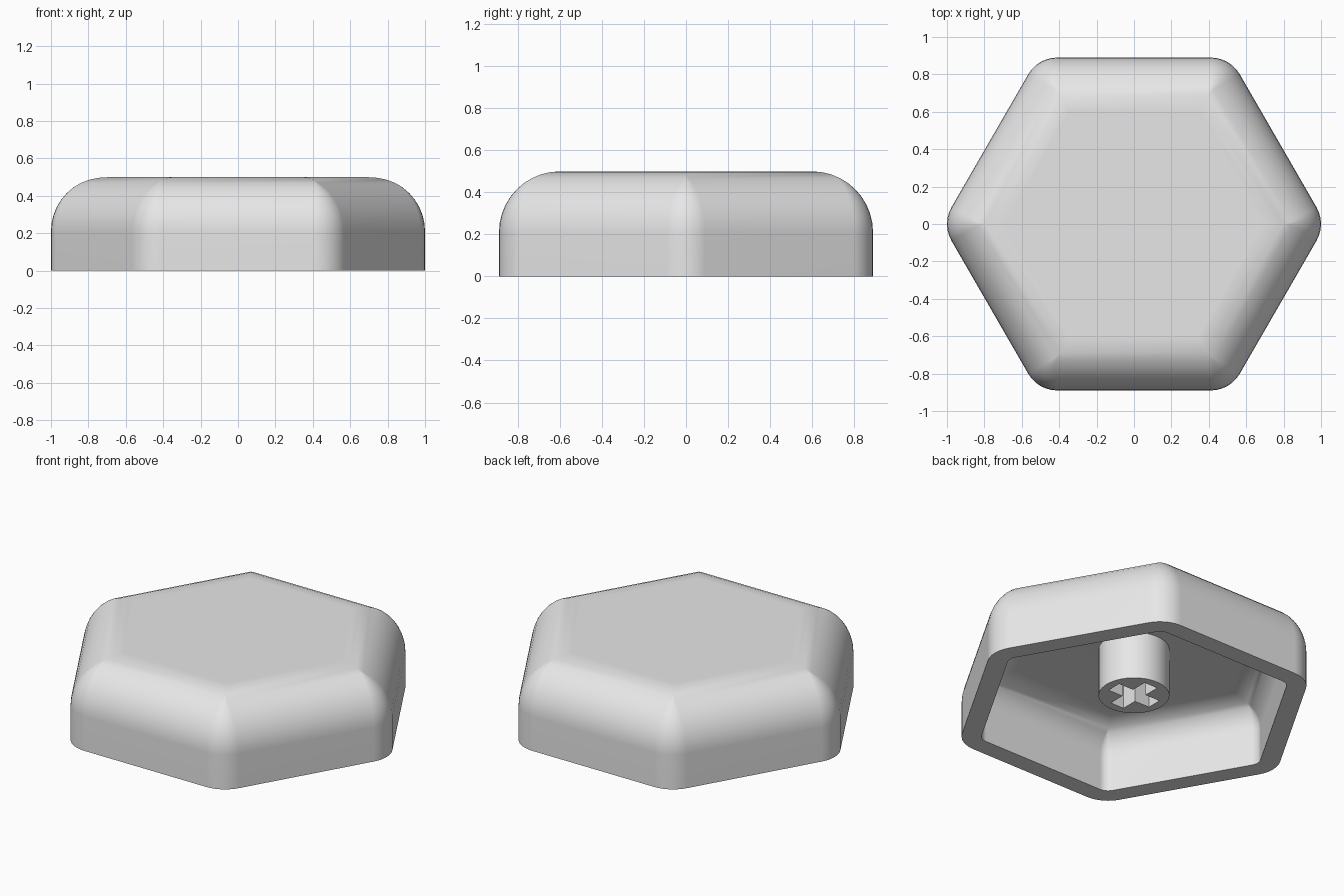
import bpy, bmesh
from math import sin, cos, pi, radians

cube = bpy.data.objects.get("Cube")
if cube:
    bpy.data.objects.remove(cube, do_unlink=True)

APOTHEM, HEIGHT = 0.89, 0.5      # outer hexagon
CORNER, FILLET = 0.179, 0.29     # plan corner radius, top edge radius
WALL = 0.11                      # shell thickness
CORNER_STEPS, FILLET_STEPS = 6, 10

grey = bpy.data.materials.new("light_grey")
grey.use_nodes = True
grey.diffuse_color = (0.8, 0.8, 0.8, 1)
grey.node_tree.nodes["Principled BSDF"].inputs["Base Color"].default_value = (0.8, 0.8, 0.8, 1)


def hexagon(bm, inset, z):
    """Rounded hexagon ring, counter-clockwise, with corners that sharpen as it shrinks."""
    radius = max(CORNER - inset, 0)
    reach = (APOTHEM - inset - radius) / cos(pi / 6)
    ring = []
    for k in range(6):
        a = k * pi / 3
        for s in range(CORNER_STEPS + 1):
            b = a + (s / CORNER_STEPS - 0.5) * pi / 3
            ring.append(bm.verts.new((reach * cos(a) + radius * cos(b),
                                      reach * sin(a) + radius * sin(b), z)))
    return ring


def bridge(bm, low, high):
    """Quads between two rings of equal length."""
    for i in range(len(low)):
        j = (i + 1) % len(low)
        bm.faces.new((low[i], low[j], high[j], high[i]))


def profile(wall):
    """(inset, height) steps of a wall with a filleted top, from the base upward."""
    f = FILLET - wall
    steps = [(wall, 0)]
    for s in range(FILLET_STEPS + 1):
        t = s / FILLET_STEPS * pi / 2
        steps.append((wall + f * (1 - cos(t)), HEIGHT - FILLET + f * sin(t)))
    return steps


def finish(bm, name):
    mesh = bpy.data.meshes.new(name)
    bm.to_mesh(mesh)
    bm.free()
    mesh.materials.append(grey)
    obj = bpy.data.objects.new(name, mesh)
    bpy.context.collection.objects.link(obj)
    bpy.ops.object.select_all(action='DESELECT')
    obj.select_set(True)
    bpy.context.view_layer.objects.active = obj
    bpy.ops.object.shade_smooth_by_angle(angle=radians(30))
    weighted = obj.modifiers.new("flat_face_normals", 'WEIGHTED_NORMAL')
    weighted.keep_sharp = True
    return obj


# Cap shell: cavity ceiling, down the inside, across the rim, up the outside
bm = bmesh.new()
rings = [hexagon(bm, d, z) for d, z in profile(WALL)[::-1] + profile(0)]
for low, high in zip(rings, rings[1:]):
    bridge(bm, low, high)
bm.faces.new(rings[0][::-1])
bm.faces.new(rings[-1])
bmesh.ops.remove_doubles(bm, verts=bm.verts, dist=0.0001)
finish(bm, "cap_shell")

# Stem: round post with a cross-shaped socket, rising into the ceiling
STEM_RADIUS, STEM_BASE, STEM_TOP = 0.195, 0.1, 0.392
ARM, HALF = 0.145, 0.045
SIDES = 48
circle = [(STEM_RADIUS * cos(2 * pi * i / SIDES), STEM_RADIUS * sin(2 * pi * i / SIDES))
          for i in range(SIDES)]
cross = []
for k in range(4):
    c, s = round(cos(k * pi / 2)), round(sin(k * pi / 2))
    cross += [(x * c - y * s, x * s + y * c)
              for x, y in ((ARM, -HALF), (ARM, HALF), (HALF, HALF))]

bm = bmesh.new()
rim_edges = []
for outline in (circle, cross[::-1]):
    low = [bm.verts.new((x, y, STEM_BASE)) for x, y in outline]
    high = [bm.verts.new((x, y, STEM_TOP)) for x, y in outline]
    bridge(bm, low, high)
    rim_edges += [bm.edges.get((low[i - 1], low[i])) for i in range(len(low))]
walls = set(bm.faces)
bmesh.ops.triangle_fill(bm, edges=rim_edges, use_beauty=True)
for face in bm.faces:
    if face not in walls:
        face.normal_update()
        if face.normal.z > 0:
            face.normal_flip()
finish(bm, "stem")
